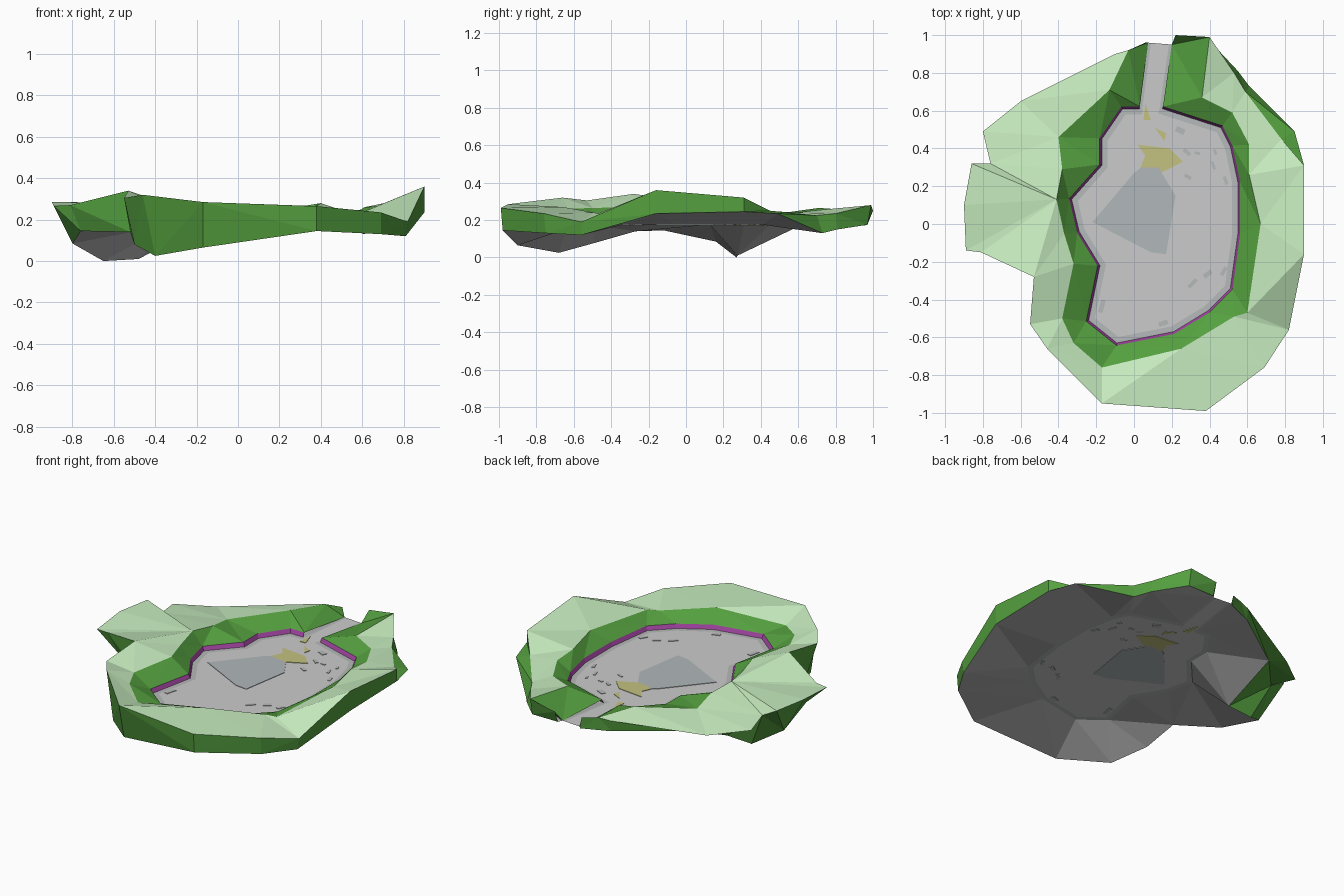
import bpy, bmesh, math
from mathutils import Vector as V

if "Cube" in bpy.data.objects:
    bpy.data.objects.remove(bpy.data.objects["Cube"])

def mat(name, c):
    m = bpy.data.materials.new(name)
    m.diffuse_color = (*c, 1)
    m.use_nodes = True
    m.node_tree.nodes["Principled BSDF"].inputs["Base Color"].default_value = m.diffuse_color
    return m

DARK = mat("dark_grass", (0.09, 0.35, 0.05))
LIGHT = mat("light_grass", (0.57, 0.84, 0.52))
PURPLE = mat("purple_edge", (0.36, 0.06, 0.36))
EDGE = mat("edge_grey", (0.47, 0.49, 0.49))
SLATE = mat("slate", (0.44, 0.48, 0.49))
YELLOW = mat("sand_yellow", (0.55, 0.54, 0.22))
FLOOR = mat("floor_grey", (0.68, 0.68, 0.68))
UNDER = mat("underside_grey", (0.45, 0.45, 0.45))

def build(name, verts, faces, m):
    me = bpy.data.meshes.new(name)
    me.from_pydata([tuple(v) for v in verts], [], faces)
    me.validate()
    me.materials.append(m)
    ob = bpy.data.objects.new(name, me)
    bpy.context.collection.objects.link(ob)
    return ob

def strip(name, a, b, m):
    """Zip two open chains together, always along the shorter diagonal."""
    a, b = [V(p) for p in a], [V(p) for p in b]
    n, i, j, faces = len(a), 0, 0, []
    while i < n - 1 or j < len(b) - 1:
        step_a = j == len(b) - 1 or (i < n - 1 and
                 (a[i + 1] - b[j]).length < (b[j + 1] - a[i]).length)
        if step_a:
            faces.append((i, n + j, i + 1)); i += 1
        else:
            faces.append((i, n + j, n + j + 1)); j += 1
    return build(name, a + b, faces, m)

def offset(pts, d, z):
    """Shift an open outline sideways (positive = towards the middle)."""
    out = []
    for k, p in enumerate(pts):
        p = V(p[:2])
        q, r = V(pts[k - 1][:2]) if k else p, V(pts[k + 1][:2]) if k < len(pts) - 1 else p
        ns = [V((-e.y, e.x)).normalized() for e in (p - q, r - p) if e.length > 0]
        nv = sum(ns, V((0, 0))).normalized()
        o = p + nv * d / max(0.6, nv.dot(ns[0]))
        out.append((o.x, o.y, z))
    return out

Z = 0.175
# outlines run from the left of the road, round the left and front, to its right
basin = [(x, y, Z) for x, y in [
    (.03, .61), (-.06, .61), (-.17, .45), (-.17, .31), (-.33, .13), (-.29, -.04),
    (-.18, -.22), (-.24, -.51), (-.09, -.63), (.21, -.57), (.39, -.46), (.51, -.34),
    (.55, -.05), (.55, .22), (.51, .41), (.46, .51), (.15, .61)]]
road_l, road_r = (.075, .96, .18), (.2, .95, .18)
ridge = [(.06, .96, .24), (-.03, .92, .25), (-.13, .71, .265), (-.40, .46, .23),
    (-.38, .29, .26), (-.41, .13, .28), (-.37, -.05, .27), (-.32, -.21, .27),
    (-.38, -.50, .265), (-.32, -.63, .26), (-.17, -.76, .23), (.25, -.66, .27),
    (.53, -.49, .24), (.60, -.47, .235), (.67, 0, .265), (.61, .26, .26),
    (.61, .42, .25), (.52, .59, .24), (.36, .67, .25), (.40, .99, .28)]
rim = [(.06, .96, .24), (-.03, .92, .25), (-.10, .90, .24), (-.60, .65, .185), (-.80, .49, .21),
    (-.76, .32, .23), (-.86, .32, .285), (-.90, .10, .285), (-.89, -.14, .266),
    (-.81, -.15, .27), (-.53, -.28, .34), (-.55, -.53, .305), (-.46, -.66, .32),
    (-.17, -.95, .285), (.38, -.99, .265), (.69, -.76, .235), (.82, -.56, .19),
    (.90, -.16, .36), (.90, .31, .32), (.78, .45, .25), (.59, .70, .225),
    (.53, .80, .235), (.40, .99, .28), (.22, 1.0, .25)]
base = [(.07, .96, .17), (-.10, .89, .17), (-.50, .61, .17), (-.48, .275, .01),
    (-.65, .27, 0), (-.80, .16, .085), (-.76, -.12, .145), (-.52, -.27, .14),
    (-.50, -.48, .08), (-.40, -.68, .025), (-.17, -.90, .065), (.38, -.98, .145),
    (.69, -.75, .13), (.81, -.56, .12), (.90, -.16, .235), (.90, .31, .245),
    (.85, .49, .235), (.61, .73, .13), (.55, .81, .15), (.40, .97, .175), (.22, .97, .175)]

# basin floor, grey border and purple kerb
inner = offset(basin, .03, Z)
build("basin_floor", inner, [tuple(range(len(inner)))], FLOOR)
strip("floor_border", inner, basin, EDGE)
kerb = offset(basin, -.012, Z + .025)
strip("purple_kerb", basin, kerb, PURPLE)

# road leading out of the basin, with edge strips
def road(name, t0, t1, m):
    s = [V(basin[0]).lerp(V(basin[-1]), t) for t in (t0, t1)]
    e = [V(road_l).lerp(V(road_r), t) for t in (t0, t1)]
    i = [V(inner[0]).lerp(V(inner[-1]), t) for t in (t0, t1)]
    build(name, [i[0], i[1], s[1], e[1], e[0], s[0]], [(0, 1, 2, 5), (5, 2, 3, 4)], m)
road("road", .12, .88, FLOOR)
road("road_edge_left", 0, .12, EDGE)
road("road_edge_right", .88, 1, EDGE)

# grass: inner slope, upper bank, outer wall, underside
strip("inner_slope", [road_l] + kerb + [road_r, (.22, 1.0, .25)], ridge, DARK)
strip("upper_bank", ridge, rim[:-1], LIGHT)
strip("outer_wall", rim, base, DARK)
strip("underside", base, [road_l] + basin + [road_r], UNDER)

# flat patches set through the floor so they show on both sides
def patch(name, pts, m):
    n = len(pts)
    v = [(x, y, Z + h) for h in (.003, -.003) for x, y in pts]
    f = [tuple(range(n)), tuple(range(2 * n - 1, n - 1, -1))]
    f += [(k, n + k, n + (k + 1) % n, (k + 1) % n) for k in range(n)]
    ob = build(name, v, f, m)
    bm = bmesh.new(); bm.from_mesh(ob.data)
    bmesh.ops.recalc_face_normals(bm, faces=bm.faces)
    bm.to_mesh(ob.data); bm.free()

patch("slate_patch", [(0, .27), (.04, .30), (.13, .30), (.22, .15), (.17, -.16), (.09, -.15), (-.22, .01)], SLATE)
patch("sand_patch", [(.02, .42), (.19, .40), (.26, .33), (.14, .27), (.03, .29), (.06, .36)], YELLOW)
patch("sand_chip_a", [(.06, .64), (.09, .55), (.05, .55)], YELLOW)
patch("sand_chip_b", [(.11, .51), (.17, .48), (.16, .44)], YELLOW)

# scattered stones: x, y, length, width, angle
stones = [(.245, .495, .05, .03, -25), (.28, .38, .045, .02, -40), (.285, .25, .04, .018, -30),
    (.42, .31, .045, .015, -70), (.485, .23, .045, .018, -70), (.335, .375, .03, .015, -10),
    (.475, -.25, .05, .02, 60), (.39, -.265, .05, .025, 35), (.31, -.315, .06, .02, 45),
    (.155, -.525, .05, .025, 20), (-.17, -.435, .07, .025, 75), (.43, .38, .03, .015, -70)]
for k, (x, y, l, w, a) in enumerate(stones):
    c, s = math.cos(math.radians(a)), math.sin(math.radians(a))
    patch(f"stone_{k + 1}", [(x + c * u * l / 2 - s * v * w / 2, y + s * u * l / 2 + c * v * w / 2)
          for u, v in ((-1, -1), (1, -1), (1, 1), (-1, 1))], EDGE)
